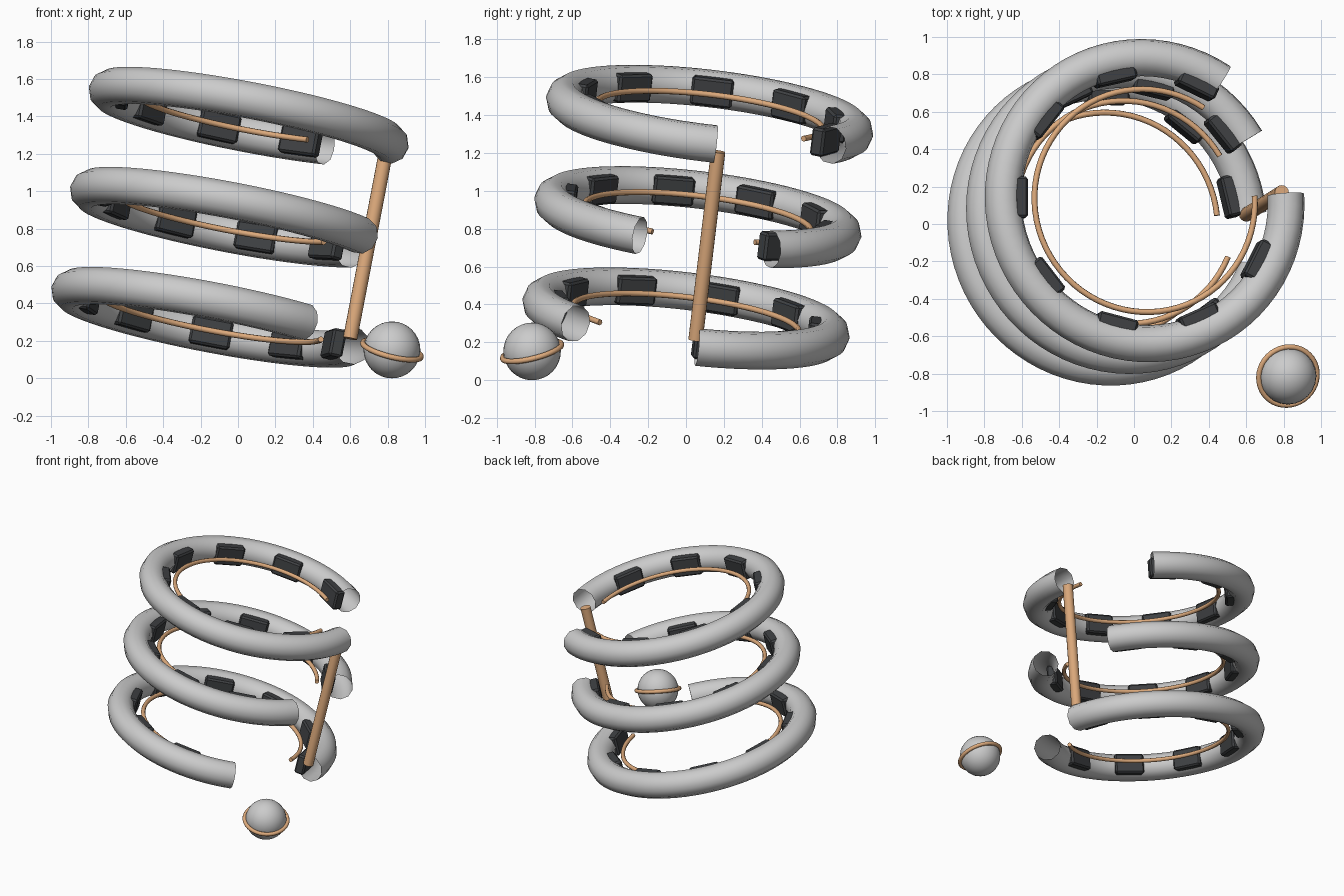
import bpy, bmesh
from math import sin, cos, tau, radians
from mathutils import Vector, Matrix

if "Cube" in bpy.data.objects:
    bpy.data.objects.remove(bpy.data.objects["Cube"])

AXIS = Vector((0.187, 0.117, 0.975)).normalized()
TILT = Vector((0, 0, 1)).rotation_difference(AXIS).to_matrix().to_4x4()
BASE = Vector((-0.143, 0.0, 0.326))
STEP = Vector((0.1, 0.0625, 0.535))


def material(name, rgb):
    m = bpy.data.materials.new(name)
    m.diffuse_color = (*rgb, 1)
    m.use_nodes = True
    m.node_tree.nodes["Principled BSDF"].inputs["Base Color"].default_value = m.diffuse_color
    return m


copper = material("copper", (0.72, 0.40, 0.20))
dark = material("dark", (0.05, 0.053, 0.057))


def finish(bm, name, matrix, mat=None, smooth=True):
    me = bpy.data.meshes.new(name)
    bmesh.ops.recalc_face_normals(bm, faces=bm.faces)
    bm.to_mesh(me)
    bm.free()
    ob = bpy.data.objects.new(name, me)
    bpy.context.collection.objects.link(ob)
    ob.matrix_world = matrix
    if mat:
        me.materials.append(mat)
    if smooth:
        bpy.ops.object.select_all(action='DESELECT')
        ob.select_set(True)
        bpy.context.view_layer.objects.active = ob
        bpy.ops.object.shade_smooth_by_angle(angle=radians(50))
    return ob


def arc_tube(name, matrix, R, r, start, sweep, segs, sides, mat=None, caps=False):
    """Round tube bent along an arc (a full circle closes on itself)."""
    bm = bmesh.new()
    closed = sweep == 360
    loops = []
    for i in range(segs if closed else segs + 1):
        a = radians(start + sweep * i / segs)
        loop = []
        for j in range(sides):
            b = tau * j / sides
            d = R + r * cos(b)
            loop.append(bm.verts.new((d * cos(a), d * sin(a), r * sin(b))))
        loops.append(loop)
    pairs = list(zip(loops, loops[1:])) + ([(loops[-1], loops[0])] if closed else [])
    for p, q in pairs:
        for j in range(sides):
            k = (j + 1) % sides
            bm.faces.new((p[j], q[j], q[k], p[k]))
    if caps:
        bm.faces.new(loops[0])
        bm.faces.new(loops[-1])
    return finish(bm, name, matrix, mat)


# three open rings, each turned further round the leaning axis
for n in range(3):
    place = Matrix.Translation(BASE + STEP * n) @ TILT
    start = 5 + 26 * n
    arc_tube(f"ring_tube_{n+1}", place, 0.77, 0.1, start, 306, 64, 10)
    arc_tube(f"inner_wire_{n+1}", place, 0.6, 0.016, start, 306, 64, 8, copper, True)
    # bevelled blocks on the inner wall
    for k in range(8):
        bm = bmesh.new()
        bmesh.ops.create_cube(bm, size=1)
        bmesh.ops.scale(bm, vec=(0.075, 0.22, 0.15), verts=bm.verts)
        bmesh.ops.bevel(bm, geom=bm.edges[:], offset=0.012, segments=1, affect='EDGES')
        turn = Matrix.Rotation(radians(start + 8 + 38.2 * k), 4, 'Z')
        finish(bm, f"block_{n+1}_{k+1}",
               place @ turn @ Matrix.Translation((0.685, 0, 0)), dark, False)

# connecting rod along the axis
bm = bmesh.new()
bmesh.ops.create_cone(bm, cap_ends=True, segments=16, radius1=0.038, radius2=0.038, depth=1.02)
finish(bm, "connecting_rod", Matrix.Translation((0.695, 0.11, 0.71)) @ TILT, copper)

# ball with a tilted band
centre = Matrix.Translation((0.823, -0.813, 0.152))
bm = bmesh.new()
bmesh.ops.create_uvsphere(bm, u_segments=24, v_segments=16, radius=0.152)
finish(bm, "ball", centre)
lean = Vector((0, 0, 1)).rotation_difference(Vector((0.25, -0.25, 1))).to_matrix().to_4x4()
arc_tube("ball_band", centre @ lean, 0.16, 0.015, 0, 360, 40, 8, copper)
